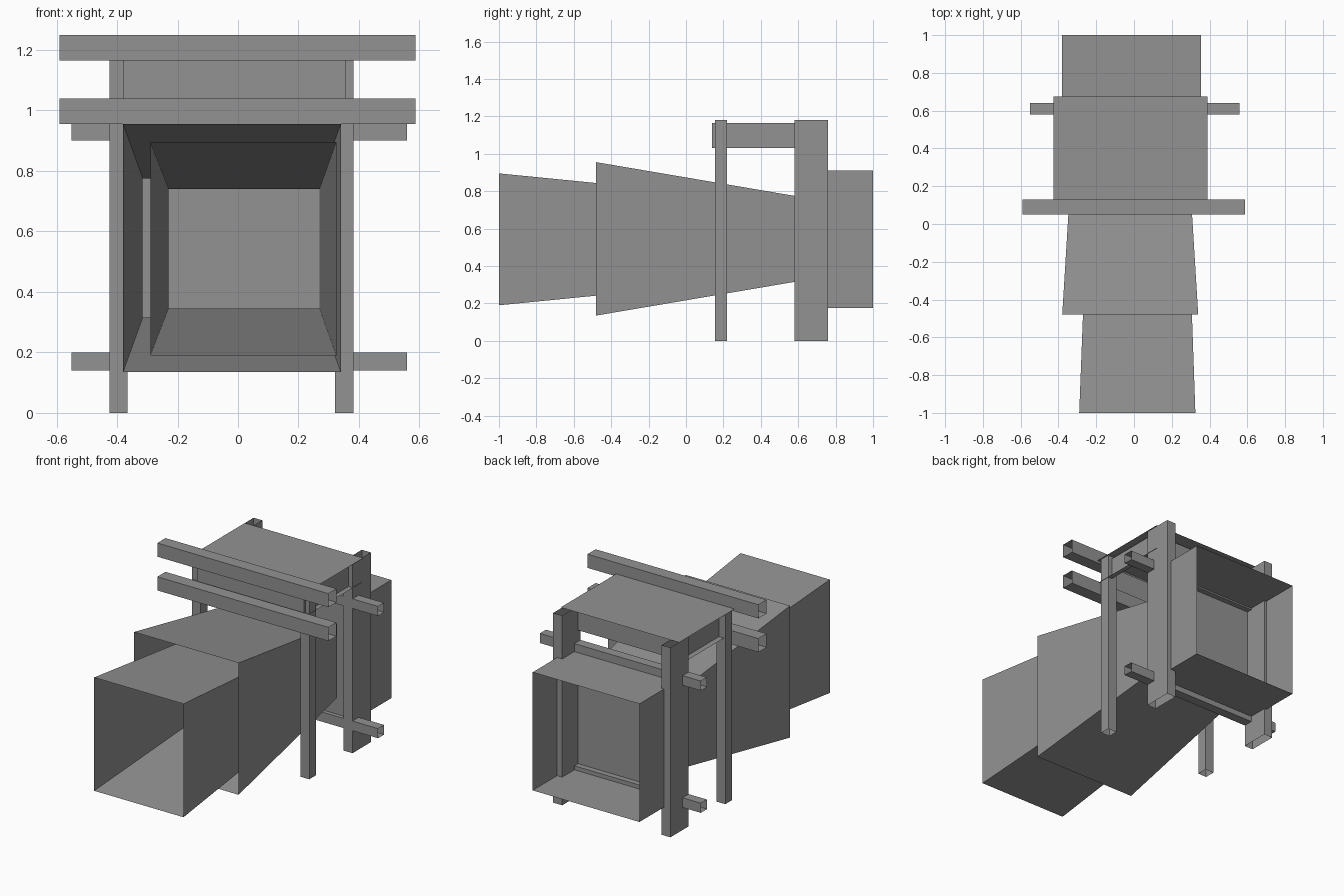
import bpy

cube = bpy.data.objects.get("Cube")
if cube:
    bpy.data.objects.remove(cube, do_unlink=True)

grey = bpy.data.materials.new("plain grey")
grey.use_nodes = True
colour = (0.29, 0.29, 0.29, 1)
grey.diffuse_color = colour
grey.node_tree.nodes["Principled BSDF"].inputs["Base Color"].default_value = colour


def add_mesh(name, verts, faces):
    mesh = bpy.data.meshes.new(name)
    mesh.from_pydata(verts, [], faces)
    mesh.materials.append(grey)
    obj = bpy.data.objects.new(name, mesh)
    bpy.context.collection.objects.link(obj)
    return obj


SIDES = [(i, (i + 1) % 4, (i + 1) % 4 + 4, i + 4) for i in range(4)]


def ring(x, z, y):
    """Rectangle across the y axis."""
    return [(x[0], y, z[0]), (x[1], y, z[0]), (x[1], y, z[1]), (x[0], y, z[1])]


def duct(name, front, back, closed=False):
    """Open-fronted rectangular duct lofted along y."""
    faces = [(0, 1, 2, 3)] if closed else []
    return add_mesh(name, ring(*front) + ring(*back), faces + SIDES)


def tube(name, x, y, z, axis):
    """Thin-walled straight tube, open at both ends of the axis."""
    spans = [x, y, z]
    u, v = [(1, 2), (2, 0), (0, 1)][axis]
    verts = []
    for end in spans[axis]:
        for a, b in ((0, 0), (1, 0), (1, 1), (0, 1)):
            p = [0, 0, 0]
            p[axis], p[u], p[v] = end, spans[u][a], spans[v][b]
            verts.append(tuple(p))
    return add_mesh(name, verts, SIDES)


def plate(name, x, y, z):
    return add_mesh(name, [(x[0], y[0], z), (x[1], y[0], z),
                           (x[1], y[1], z), (x[0], y[1], z)], [(0, 1, 2, 3)])


# Telescoping ducts and rear box
duct("inner_duct", ((-0.29, 0.325), (0.19, 0.895), -1),
     ((-0.23, 0.27), (0.345, 0.74), 0.57))
duct("outer_duct", ((-0.38, 0.34), (0.135, 0.955), -0.48),
     ((-0.315, 0.275), (0.315, 0.775), 0.58))
duct("rear_box", ((-0.38, 0.355), (0.175, 0.91), 0.605),
     ((-0.38, 0.355), (0.175, 0.91), 1), closed=True)

# Upright posts
for side, x in (("right", (-0.425, -0.365)), ("left", (0.32, 0.382))):
    tube("front_post_" + side, x, (0.155, 0.22), (0, 1.18), 2)
    tube("back_post_" + side, x, (0.58, 0.76), (0, 1.18), 2)

# Cross rails behind, cross bars in front
for level, z in (("lower", (0.14, 0.2)), ("upper", (0.9, 0.96))):
    tube(level + "_rail", (-0.55, 0.558), (0.58, 0.64), z, 0)
for level, z in (("lower", (0.955, 1.04)), ("upper", (1.165, 1.25))):
    tube(level + "_bar", (-0.59, 0.587), (0.05, 0.13), z, 0)

# Roof with its rim and side ledges
tube("roof_rim", (-0.38, 0.355), (0.14, 0.605), (1.03, 1.165), 2)
plate("roof", (-0.425, 0.39), (0.13, 0.675), 1.18)
for side, x in (("right", (-0.415, -0.38)), ("left", (0.355, 0.385))):
    plate("ledge_" + side, x, (0.14, 0.67), 1.03)
